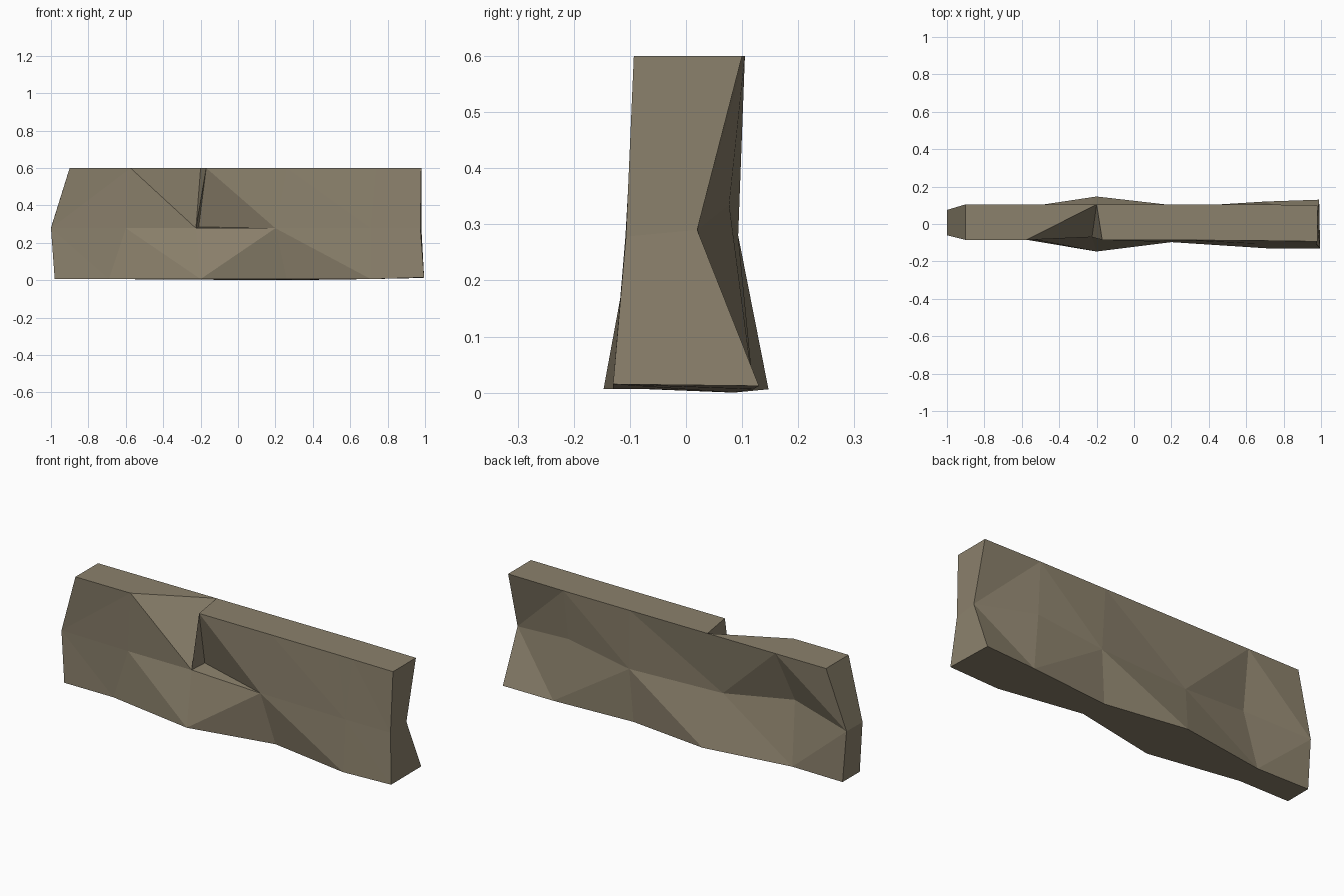
import bpy, bmesh

if "Cube" in bpy.data.objects:
    bpy.data.objects.remove(bpy.data.objects["Cube"])

bm = bmesh.new()


def row(points, z):
    """Make a row of corners; a third value overrides the row height."""
    return [bm.verts.new((p[0], p[1], p[2] if len(p) > 2 else z)) for p in points]


def face(*verts):
    bm.faces.new(verts)


def strip(low, up, steps):
    """Zig-zag triangles between two rows: L advances the lower, U the upper."""
    i = j = 0
    for s in steps:
        if s == "L":
            face(low[i], low[i + 1], up[j])
            i += 1
        else:
            face(low[i], up[j + 1], up[j])
            j += 1


# Front side rows, left to right
f_bot = row([(-.98, -.065), (-.69, -.065), (-.2, -.147), (.26, -.055),
             (.71, -.13), (.995, -.13, .015)], .006)
f_mid = row([(-1, -.06), (-.6, -.07), (-.225, -.07), (-.21, .02, .285),
             (.2, -.097), (.71, -.108), (.975, -.107)], .278)
f_top = row([(-.9, -.085), (-.575, -.085), (-.2, .105), (-.17, -.085),
             (.26, -.086), (.65, -.088), (.74, -.09), (.98, -.093)], .6)

# Back side rows, right to left
b_bot = row([(.99, .13, .012), (.7, .12), (.25, .085, 0), (-.2, .147),
             (-.68, .075), (-.98, .08)], .006)
b_mid = row([(.98, .02, .29), (.64, .077, .335), (.27, .093), (-.26, .06),
             (-.65, .01, .33), (-1, .075)], .28)
b_top = row([(.98, .1), (.65, .105), (.26, .105)], .6) + [f_top[2]] \
    + row([(-.6, .105), (-.9, .105)], .6)

# Front faces; the fourth middle corner is the recess behind the ledge
f_ledge = f_mid[:3] + f_mid[4:]
strip(f_bot, f_ledge, "LULUULLULU")
strip(f_mid, f_top, "ULLUULLULUULU")
face(f_mid[2], f_mid[4], f_mid[3])

# Back faces
strip(b_bot, b_mid, "LUULLULUUL")
strip(b_mid, b_top, "ULLULUULLU")

# Ends
for a, b in ((-1, 0), (0, -1)):
    face(f_bot[a], b_bot[b], b_mid[b], f_mid[a])
    face(f_mid[a], b_mid[b], b_top[b], f_top[a])

# Flat top in two pieces, split at the notch, and the underside
face(*f_top[:3], *b_top[4:])
face(*f_top[2:], *b_top[:3])
face(*f_bot, *b_bot)

bmesh.ops.recalc_face_normals(bm, faces=bm.faces[:])
mesh = bpy.data.meshes.new("stone_wall")
bm.to_mesh(mesh)
bm.free()

mat = bpy.data.materials.new("stone")
mat.diffuse_color = (.26, .22, .15, 1)
mat.use_nodes = True
mat.node_tree.nodes["Principled BSDF"].inputs["Base Color"].default_value = mat.diffuse_color
mesh.materials.append(mat)
wall = bpy.data.objects.new("stone_wall", mesh)
bpy.context.collection.objects.link(wall)
